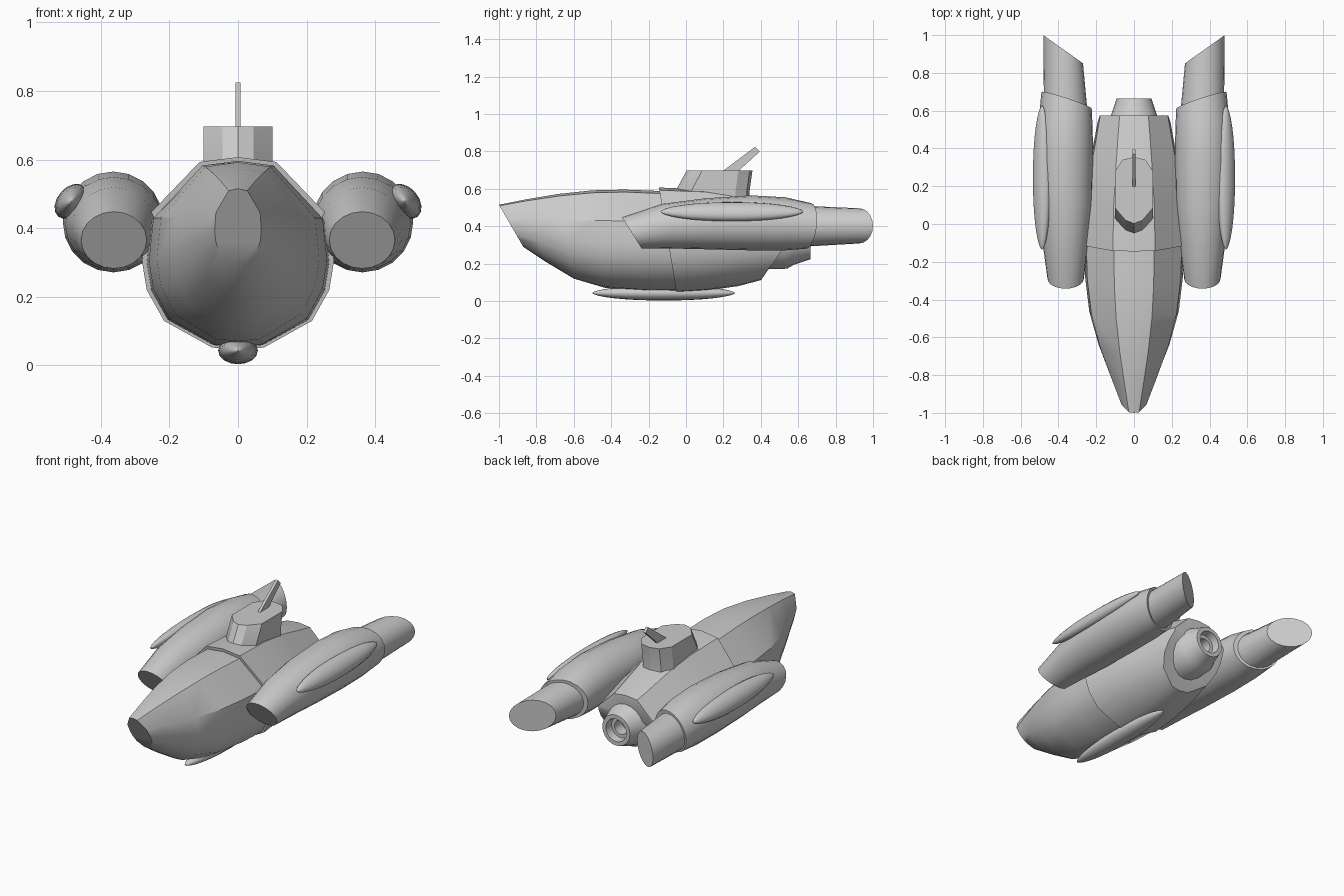
import bpy, bmesh
from math import sin, cos, tau, radians
from mathutils import Vector

cube = bpy.data.objects.get("Cube")
if cube:
    bpy.data.objects.remove(cube, do_unlink=True)

grey = bpy.data.materials.new("hull_grey")
grey.use_nodes = True
colour = (0.6, 0.6, 0.6, 1)
grey.diffuse_color = colour
grey.node_tree.nodes["Principled BSDF"].inputs["Base Color"].default_value = colour


def finish(name, bm, angle=30):
    bmesh.ops.recalc_face_normals(bm, faces=bm.faces)
    mesh = bpy.data.meshes.new(name)
    bm.to_mesh(mesh)
    bm.free()
    mesh.materials.append(grey)
    ob = bpy.data.objects.new(name, mesh)
    bpy.context.collection.objects.link(ob)
    bpy.ops.object.select_all(action='DESELECT')
    ob.select_set(True)
    bpy.context.view_layer.objects.active = ob
    bpy.ops.object.shade_smooth_by_angle(angle=radians(angle))


def loft(rings):
    """Skin a list of equal point rings and cap both ends."""
    bm = bmesh.new()
    loops = [[bm.verts.new(p) for p in ring] for ring in rings]
    n = len(loops[0])
    for a, b in zip(loops, loops[1:]):
        for i in range(n):
            j = (i + 1) % n
            bm.faces.new((a[i], a[j], b[j], b[i]))
    bm.faces.new(loops[0])
    bm.faces.new(loops[-1])
    return bm


def cut(bm, point, normal):
    """Slice off everything beyond a plane and close the opening."""
    geom = bm.verts[:] + bm.edges[:] + bm.faces[:]
    bmesh.ops.bisect_plane(bm, geom=geom, plane_co=point, plane_no=normal,
                           clear_outer=True)
    bmesh.ops.holes_fill(bm, edges=[e for e in bm.edges if e.is_boundary], sides=0)


# Hull cross-section: half outline from keel to spine, unit width and height
SECTION = [(0, 0), (.27, .012), (.77, .15), (.95, .31), (1, .46),
           (.95, .69), (.4, .975), (0, 1)]
OUTLINE = SECTION + [(-x, z) for x, z in SECTION[-2:0:-1]]


def hull_ring(y_top, y_keel, width, top, keel):
    return [Vector((x * width, y_keel + (y_top - y_keel) * t, keel + (top - keel) * t))
            for x, t in OUTLINE]


def ellipse(y, cx, cz, rx, rz, slope_z=0, slope_x=0, tilt=0, n=20):
    """Elliptical ring in the plane y + slopes, optionally rolled by tilt."""
    ring = []
    for i in range(n):
        a, b = rx * cos(tau * i / n), rz * sin(tau * i / n)
        dx, dz = a * cos(tilt) - b * sin(tilt), a * sin(tilt) + b * cos(tilt)
        ring.append(Vector((cx + dx, y + slope_x * dx + slope_z * dz, cz + dz)))
    return ring


# Front hull
finish("front_hull", loft([hull_ring(*r) for r in [
    (-1, -.87, .068, .515, .29),
    (-.85, -.75, .125, .545, .21),
    (-.68, -.6, .188, .573, .12),
    (-.5, -.43, .237, .592, .07),
    (-.33, -.22, .26, .596, .055),
    (-.1, -.02, .267, .587, .052)]]), 35)

# Rear hull, slightly proud of the front, with a sloped stern
rear = loft([hull_ring(*r) for r in [
    (-.145, -.05, .28, .607, .045),
    (.1, .1, .268, .597, .055),
    (.3, .28, .24, .565, .08),
    (.5, .45, .205, .51, .125),
    (.7, .7, .165, .46, .18)]])
cut(rear, (0, .4, .11), (0, .82, -.57))
cut(rear, (0, .575, 0), (0, 1, 0))
finish("rear_hull", rear, 35)

# Stern nozzle with a stepped bore
finish("stern_nozzle", loft([ellipse(y, 0, .315, r, r) for y, r in [
    (.4, .145), (.54, .142), (.575, .122), (.665, .092), (.665, .068),
    (.62, .062), (.62, .042), (.55, .042)]]))


def pod(name, cx, cy, cz, tilt):
    rings = []
    for i in range(17):
        t = -cos(i / 16 * tau / 2) * .998
        r = (1 - abs(t) ** 2.2) ** .6
        rings.append(ellipse(cy + t * .382, cx, cz, .058 * r, .04 * r, tilt=tilt, n=16))
    finish(name, loft(rings), 50)


# Engines, tail pipes and side pods
for side, label in ((1, "left"), (-1, "right")):
    finish(label + "_engine", loft([
        ellipse(y, side * cx, cz, rx, rz, sz, side * sx) for y, cx, cz, rx, rz, sz, sx in [
            (-.29, .362, .365, .096, .083, -.63, 0),
            (-.1, .362, .4, .122, .119, -.25, 0),
            (.1, .362, .413, .142, .136, 0, 0),
            (.35, .364, .418, .147, .147, 0, 0),
            (.53, .362, .413, .143, .142, 0, .1),
            (.655, .357, .402, .133, .122, .1, .33)]]), 35)
    finish(label + "_tail_pipe", loft([
        ellipse(.6, side * .36, .4, .117, .111, 0, side * .33),
        ellipse(.925, side * .375, .402, .105, .094, 0, side * .71)]))
    pod(label + "_side_pod", side * .487, .245, .478, -side * radians(50))

pod("keel_pod", 0, -.12, .043, 0)

# Turret: pointed sloping front, upright sides, rounded back
half_low = [(0, -.055), (.045, -.035), (.1, .03), (.1, .265), (.06, .325), (0, .34)]
half_high = [(0, .003), (.045, .02), (.1, .085), (.1, .28), (.06, .34), (0, .355)]


def plan(half, z):
    return [Vector((x, y, z)) for x, y in half + [(-x, y) for x, y in half[-2:0:-1]]]


finish("turret", loft([plan(half_low, .54), plan(half_low, .59),
                       plan(half_high, .697)]), 25)

# Raked fin on the turret
fin = [(.19, .69), (.37, .825), (.395, .8), (.275, .69)]
finish("turret_fin", loft([[Vector((x, y, z)) for y, z in fin] for x in (-.008, .008)]))
